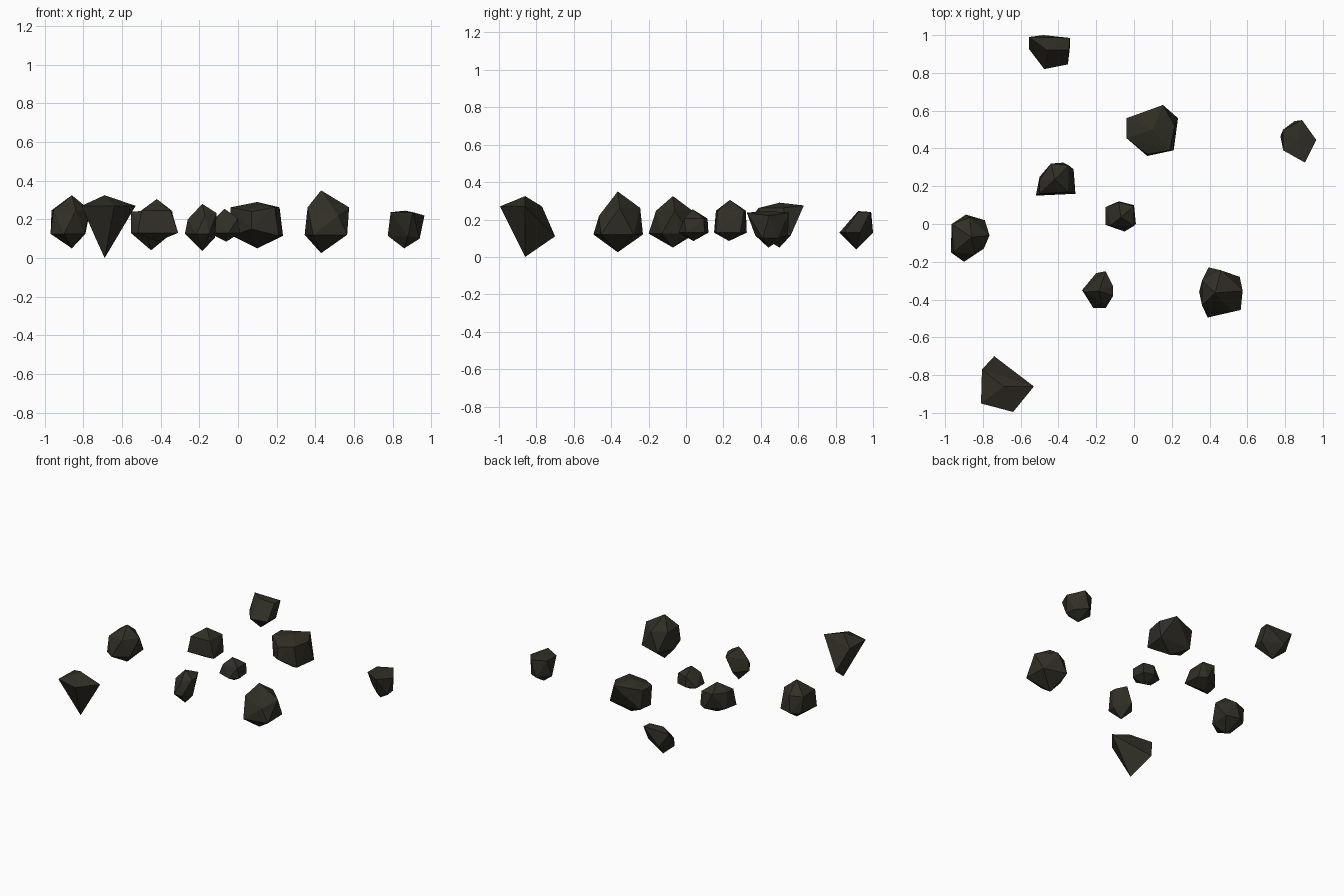
import bpy
import bmesh

stone = bpy.data.materials.new("dark olive stone")
stone.diffuse_color = (0.03, 0.028, 0.018, 1)


def rock(name, tip, upper, upper_z, lower, lower_z, base):
    """Faceted rock: a tip, two rings of corners and a base point, wrapped by a hull.
    A ring corner may carry its own height as a third value."""
    points = [tip, base]
    for ring, z in ((upper, upper_z), (lower, lower_z)):
        points += [p if len(p) == 3 else (p[0], p[1], z) for p in ring]
    bm = bmesh.new()
    for p in points:
        bm.verts.new(p)
    bmesh.ops.convex_hull(bm, input=bm.verts)
    bmesh.ops.delete(bm, geom=[v for v in bm.verts if not v.link_faces], context='VERTS')
    bmesh.ops.recalc_face_normals(bm, faces=bm.faces)
    mesh = bpy.data.meshes.new(name)
    bm.to_mesh(mesh)
    bm.free()
    mesh.materials.append(stone)
    bpy.context.collection.objects.link(bpy.data.objects.new(name, mesh))


# Wedge rock, front left
rock("wedge_rock", (-.69, -.86, .325),
     [(-.53, -.86), (-.64, -.995), (-.81, -.95), (-.805, -.77)], .27,
     [(-.74, -.70)], .11, (-.69, -.86, 0))

# Broad flat-topped rock, back centre
rock("broad_rock", (.10, .50, .29),
     [(.215, .52), (.19, .39), (.07, .37, .24), (-.04, .455), (-.04, .56), (.153, .63, .275)], .262,
     [(.233, .56), (.21, .39), (.07, .36, .15), (-.03, .455), (-.02, .56)], .115, (.10, .50, .05))

# Small rock, far right
rock("right_rock", (.865, .44, .245),
     [(.965, .445, .22), (.905, .325), (.79, .39), (.79, .50), (.89, .55)], .237,
     [(.93, .49, .10), (.94, .41, .10), (.88, .37), (.775, .465), (.85, .545)], .115, (.86, .44, .05))

# Sloped rock, back left
rock("back_rock", (-.46, .92, .245),
     [(-.555, .99), (-.34, .985), (-.345, .92)], .24,
     [(-.475, .82), (-.35, .845), (-.555, .925), (-.48, 1.0), (-.34, .93)], .13, (-.45, .91, .04))

# Peaked rock, left of centre
rock("peaked_rock", (-.42, .235, .305),
     [(-.35, .17), (-.50, .16), (-.50, .23), (-.44, .32), (-.345, .31)], .247,
     [(-.31, .16), (-.52, .15), (-.32, .29), (-.375, .325), (-.50, .25)], .13, (-.42, .23, .085))

# Smallest rock, centre
rock("centre_rock", (-.07, .035, .255),
     [(-.08, .115), (0, .095), (0, -.01), (-.12, -.005)], .205,
     [(-.05, -.04), (-.15, .09), (-.15, -.005), (.01, 0), (0, .10), (-.08, .12)], .13, (-.06, .04, .085))

# Round rock, left edge
rock("left_rock", (-.86, -.07, .325),
     [(-.965, 0), (-.955, -.15), (-.84, -.16), (-.765, -.06), (-.87, .035)], .247,
     [(-.90, -.20), (-.97, -.15), (-.95, .01), (-.89, .05), (-.79, .02), (-.795, -.13)], .125,
     (-.86, -.07, .05))

# Narrow rock, front centre
rock("narrow_rock", (-.185, -.355, .28),
     [(-.26, -.36, .20), (-.15, -.25), (-.11, -.33), (-.11, -.38), (-.17, -.42, .22)], .232,
     [(-.275, -.35), (-.215, -.445), (-.15, -.445), (-.12, -.36, .105), (-.20, -.26)], .125,
     (-.185, -.355, .035))

# Tall rock, front right
rock("tall_rock", (.43, -.365, .35),
     [(.575, -.355), (.46, -.245), (.36, -.30), (.36, -.43), (.52, -.465, .22)], .262,
     [(.565, -.455), (.39, -.495), (.345, -.36), (.395, -.23), (.56, -.28)], .12, (.43, -.365, .025))
